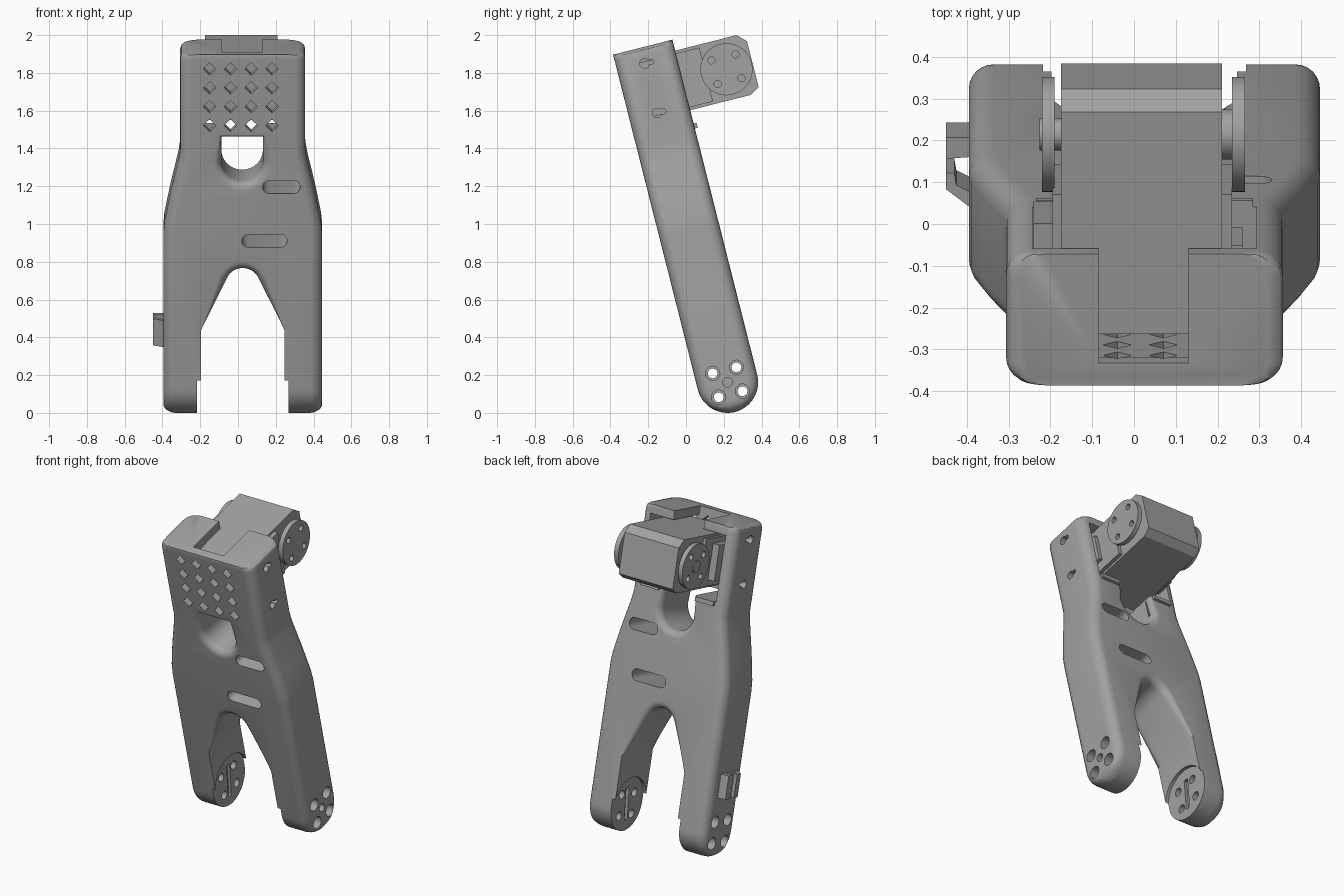
import bpy, bmesh
from math import sin, cos, pi, sqrt, radians
from mathutils import Matrix, Vector

cube = bpy.data.objects.get("Cube")
if cube:
    bpy.data.objects.remove(cube, do_unlink=True)

grey = bpy.data.materials.new("plain grey")
grey.use_nodes = True
COLOUR = (0.36, 0.36, 0.36, 1)
grey.diffuse_color = COLOUR
grey.node_tree.nodes["Principled BSDF"].inputs["Base Color"].default_value = COLOUR

# Leg frame: x across, y through the thickness, z up the leg, origin at the foot pivot
FRAME = Matrix.Translation((0.025, 0.22, 0.162)) @ Matrix.Rotation(radians(14.2), 4, 'X')
HALF = 0.162


def loft(name, rings):
    """Skin a list of equal rings and cap both ends."""
    bm = bmesh.new()
    loops = [[bm.verts.new(p) for p in ring] for ring in rings]
    n = len(loops[0])
    for a, b in zip(loops, loops[1:]):
        for i in range(n):
            bm.faces.new((a[i], a[(i + 1) % n], b[(i + 1) % n], b[i]))
    bm.faces.new(loops[0])
    bm.faces.new(loops[-1])
    bmesh.ops.recalc_face_normals(bm, faces=bm.faces)
    mesh = bpy.data.meshes.new(name)
    bm.to_mesh(mesh)
    bm.free()
    mesh.materials.append(grey)
    obj = bpy.data.objects.new(name, mesh)
    bpy.context.collection.objects.link(obj)
    obj.matrix_world = FRAME
    return obj


def prism(name, axis, profile, lo, hi):
    """Extrude a 2D profile along one axis; the profile uses the other two in order."""
    def place(p, t):
        c = list(p)
        c.insert("xyz".index(axis), t)
        return c
    return loft(name, [[place(p, t) for p in profile] for t in (lo, hi)])


def box(name, x, y, z):
    return prism(name, 'x', [(y[0], z[0]), (y[1], z[0]), (y[1], z[1]), (y[0], z[1])], *x)


def circle(a, b, r, n=32):
    return [(a + r * cos(2 * pi * i / n), b + r * sin(2 * pi * i / n)) for i in range(n)]


def slot(a, b, half, r, n=10):
    pts = []
    for side, start in ((1, -pi / 2), (-1, pi / 2)):
        for i in range(n + 1):
            t = start + pi * i / n
            pts.append((a + side * (half - r) + r * cos(t), b + r * sin(t)))
    return pts


def boolean(target, cutter, operation='DIFFERENCE'):
    mod = target.modifiers.new("cut", 'BOOLEAN')
    mod.operation, mod.solver, mod.object = operation, 'EXACT', cutter
    bpy.context.view_layer.objects.active = target
    bpy.ops.object.modifier_apply(modifier=mod.name)
    bpy.data.objects.remove(cutter, do_unlink=True)


def rounded_section(a, d, r, z, n=6):
    pts = []
    for k, (sx, sy) in enumerate(((1, 1), (-1, 1), (-1, -1), (1, -1))):
        for i in range(n + 1):
            t = pi / 2 * (k + i / n)
            pts.append((sx * (a - r) + r * cos(t), sy * (d - r) + r * sin(t), z))
    return pts


def flared_cutter(name, profile, r, flares):
    """Cutter through the thickness whose mouth is rounded over with radius r."""
    n = len(profile)
    normals = []
    for i in range(n):
        e = Vector(profile[(i + 1) % n]) - Vector(profile[i - 1])
        normals.append(Vector((e.y, -e.x)).normalized())
    steps = [(HALF + 0.05, r)]
    for i in range(7):
        t = pi / 2 * i / 6
        steps.append((HALF - r + r * cos(t), r - r * sin(t)))
    steps += [(-y, off) for y, off in reversed(steps)]
    rings = []
    for y, off in steps:
        rings.append([(p[0] + m.x * off * f, y, p[1] + m.y * off * f)
                      for p, m, f in zip(profile, normals, flares)])
    return loft(name, rings)


# Body: rounded sections stacked from the round foot to the shoulder
R = 0.06
sections = []
for i in range(13):
    z = -HALF * cos(pi / 2 * i / 12)
    d = max(sqrt(max(HALF ** 2 - z * z, 0)), 0.012)
    s = min(z + HALF, R)
    a = 0.42 - (R - sqrt(R * R - (R - s) ** 2))
    sections.append((a, d, min(R, d * 0.9), z))
for a, z in ((0.42, 0.84), (0.415, 0.9), (0.385, 1.05), (0.34, 1.24), (0.331, 1.3),
             (0.331, 1.795), (0.325, 1.815), (0.312, 1.826), (0.295, 1.83)):
    sections.append((a, HALF, R, z))
body = loft("leg_body", [rounded_section(*s) for s in sections])

# Arch between the two legs
arch = [(0.222, -0.3), (0.222, 0.32)]
arch += [(0.09 * cos(t), 0.565 + 0.09 * sin(t)) for t in (radians(22 + 136 * i / 14) for i in range(15))]
arch += [(-0.222, 0.32), (-0.222, -0.3)]
boolean(body, flared_cutter("arch", arch, 0.045, [1 if z > 0.4 else 0 for x, z in arch]))

# Cable opening below the motor pocket
opening = [(0.11, 1.375), (-0.11, 1.375)]
opening += [(0.11 * cos(t), 1.24 + 0.11 * sin(t)) for t in (pi + pi * i / 16 for i in range(17))]
opening = [(x - 0.003, z) for x, z in opening]
boolean(body, flared_cutter("opening", opening, 0.045, [0.4, 0.4] + [1] * 17))

# Motor pocket and the notch in its cap
boolean(body, box("pocket", (-0.268, 0.268), (-0.108, 0.3), (1.372, 1.775)))
boolean(body, box("notch", (-0.11, 0.105), (-0.107, 0.3), (1.7, 1.9)))

# Diamond vents in the front wall
for row in range(4):
    for col in range(4):
        x, z, r = -0.175 + 0.11 * col, 1.443 + 0.103 * row, 0.034
        diamond = [(x - r, z), (x, z - r), (x + r, z), (x, z + r)]
        boolean(body, prism("vent", 'y', diamond, -0.25, -0.05))

# Long strap slots through the body
for x, z, half in ((0.205, 1.107, 0.1), (0.115, 0.813, 0.12)):
    boolean(body, prism("strap_slot", 'y', slot(x, z, half, 0.036), -0.3, 0.3))

# Recesses, wire grooves and bolt holes in the feet
boolean(body, prism("foot_recess", 'x', circle(0, 0, 0.17, 48), -0.243, 0.243))
boolean(body, prism("foot_groove", 'x', [(-0.03, -0.1), (0.0, -0.1), (0.03, 0.1), (0.0, 0.1)], -0.262, 0.262))
for i in range(4):
    t = pi / 4 + pi / 2 * i
    y, z = 0.092 * cos(t), 0.092 * sin(t)
    boolean(body, prism("bolt_hole", 'x', circle(y, z, 0.026, 20), -0.5, 0.5))
    for side in (-1, 1):
        bore = prism("counterbore", 'x', circle(y, z, 0.038, 24), 0.3 * side, 0.5 * side)
        boolean(body, bore)
for side in (-1, 1):
    boolean(body, prism("pivot_hole", 'x', circle(0, 0, 0.025, 20), 0.36 * side, 0.5 * side))
    # Keyhole screw holes into the pocket
    for z in (1.474, 1.744):
        for y, r in ((-0.012, 0.025), (0.022, 0.014)):
            boolean(body, prism("screw_hole", 'x', circle(y, z, r, 20), 0.25 * side, 0.5 * side))

# Lips under the pocket
lips = [box("pocket_lip", sorted((0.13 * s, 0.26 * s)), (0.13, 0.178), (1.345, 1.372)) for s in (-1, 1)]

# Cable clip on the right leg
front_prong = [(-0.41, -0.1), (-0.475, -0.05), (-0.475, -0.01), (-0.455, -0.01), (-0.45, -0.04), (-0.41, -0.06)]
back_prong = [(-0.41, 0.03), (-0.475, 0.025), (-0.475, 0.078), (-0.41, 0.078)]
clip = [prism("clip_front_prong", 'z', front_prong, 0.215, 0.36),
        prism("clip_back_prong", 'z', back_prong, 0.215, 0.36)]

# Motor: chamfered case, wider base and side plugs
case = [(-0.05, 1.445), (0.495, 1.445), (0.543, 1.475), (0.543, 1.725), (0.497, 1.77), (-0.05, 1.77)]
motor = [prism("motor_case", 'x', case, -0.2, 0.185),
         box("motor_base", (-0.22, 0.21), (-0.05, 0.29), (1.46, 1.755)),
         box("plug_socket", (-0.265, -0.22), (0.09, 0.21), (1.5, 1.72)),
         box("plug_tab", (0.21, 0.235), (0.1, 0.15), (1.52, 1.7))]

# Motor horns: drilled discs on short hubs
HY, HZ = 0.401, 1.608
for name, lo, hi, hub_lo, hub_hi, hub_r in (("right_horn", -0.245, -0.215, -0.251, -0.19, 0.038),
                                            ("left_horn", 0.21, 0.241, 0.18, 0.215, 0.06)):
    horn = prism(name, 'x', circle(HY, HZ, 0.138, 48), lo, hi)
    for i in range(4):
        t = pi / 4 + pi / 2 * i
        hole = circle(HY + 0.092 * cos(t), HZ + 0.092 * sin(t), 0.019, 16)
        boolean(horn, prism("horn_hole", 'x', hole, lo - 0.05, hi + 0.05))
    motor += [horn, prism(name + "_hub", 'x', circle(HY, HZ, hub_r), hub_lo, hub_hi)]

# Smooth the rounded surfaces, keep machined edges crisp
bpy.ops.object.select_all(action='DESELECT')
for obj in [body] + lips + clip + motor:
    obj.select_set(True)
bpy.context.view_layer.objects.active = body
bpy.ops.object.shade_smooth_by_angle(angle=radians(30))
